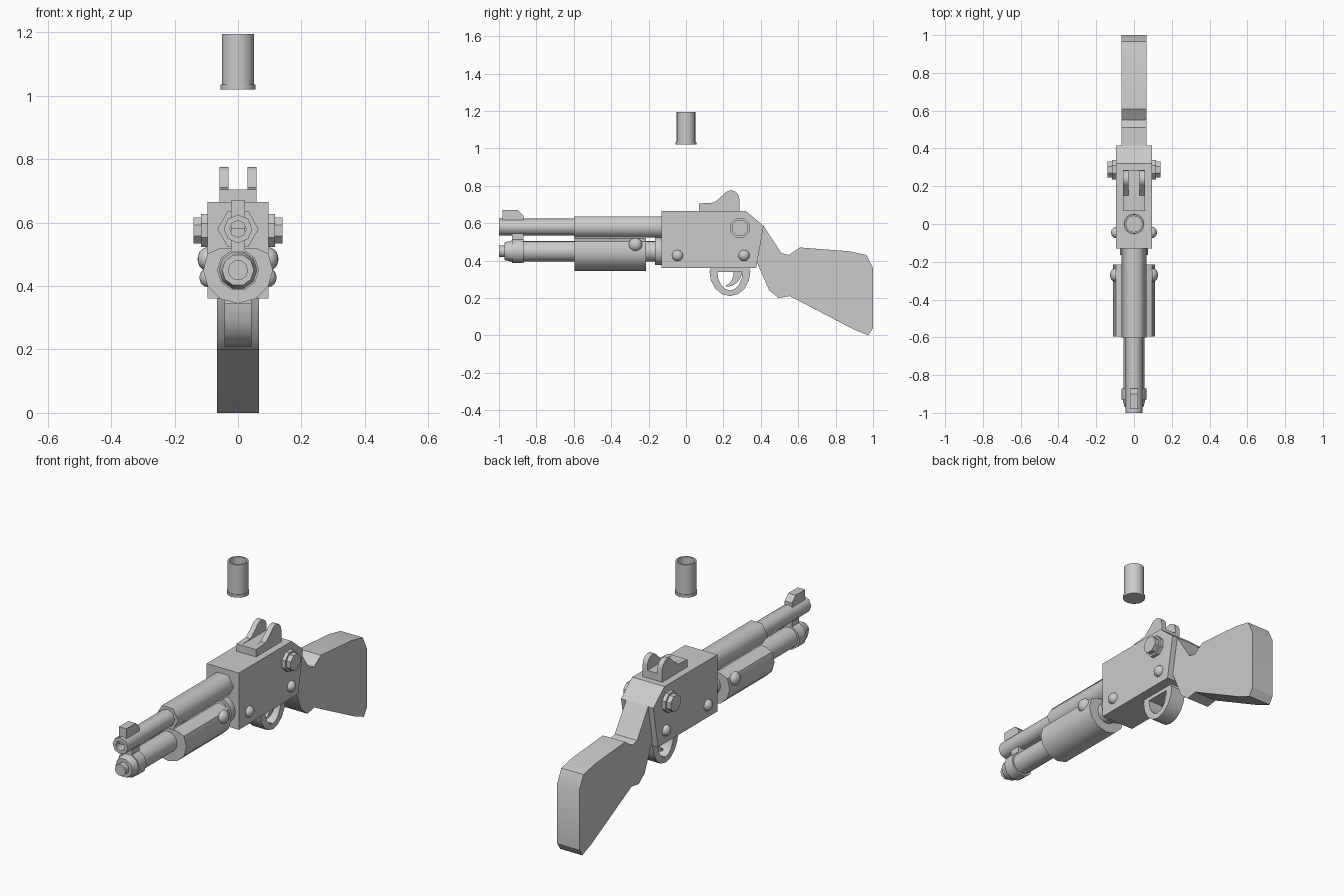
import bpy, bmesh, math

if "Cube" in bpy.data.objects:
    bpy.data.objects.remove(bpy.data.objects["Cube"], do_unlink=True)


def finish(name, bm, smooth_angle):
    bmesh.ops.recalc_face_normals(bm, faces=bm.faces)
    mesh = bpy.data.meshes.new(name)
    bm.to_mesh(mesh)
    bm.free()
    part = bpy.data.objects.new(name, mesh)
    bpy.context.collection.objects.link(part)
    bpy.ops.object.select_all(action="DESELECT")
    part.select_set(True)
    bpy.context.view_layer.objects.active = part
    bpy.ops.object.shade_smooth_by_angle(angle=math.radians(smooth_angle))


def bridge(name, loops, smooth_angle):
    """Skin a series of equal point loops and cap both ends."""
    bm = bmesh.new()
    rings = [[bm.verts.new(point) for point in loop] for loop in loops]
    for first, second in zip(rings, rings[1:]):
        for k in range(len(first)):
            bm.faces.new((first[k - 1], first[k], second[k], second[k - 1]))
    bm.faces.new(rings[0])
    bm.faces.new(rings[-1])
    finish(name, bm, smooth_angle)


def plate(name, profile, left, right):
    """Extrude a side outline of (y, z) points across x."""
    bridge(name, [[(x, y, z) for y, z in profile] for x in (left, right)], 30)


def block(name, half_width, front, back, bottom, top):
    outline = [(front, bottom), (front, top), (back, top), (back, bottom)]
    plate(name, outline, -half_width, half_width)


def arc(y, z, radius_y, radius_z, start, end, steps=8):
    """Points along an elliptical arc, with the angles in turns."""
    angles = [math.tau * (start + (end - start) * k / steps) for k in range(steps + 1)]
    return [(y + radius_y * math.cos(a), z + radius_z * math.sin(a)) for a in angles]


def lathe(name, rings, x=0, y=0, z=0, axis="Y", sides=16, turn=0, smooth_angle=50):
    """Turn (radius, distance) rings about an axis through a centre."""
    loops = []
    for radius, along in rings:
        loop = []
        for u, v in arc(0, 0, radius, radius, turn, turn + 1, sides)[:-1]:
            local = {"X": (along, u, v), "Y": (u, along, v), "Z": (u, v, along)}[axis]
            loop.append((x + local[0], y + local[1], z + local[2]))
        loops.append(loop)
    bridge(name, loops, smooth_angle)


def rod(name, radius, front, back, z, **options):
    lathe(name, [(radius, front), (radius, back)], z=z, **options)


barrel_z = 0.58
tube_z = 0.45
receiver_front = -0.13
muzzle = -1
cap_front, cap_back = -0.93, -0.87

# Barrel with an open bore, and its thicker rear sleeve
bore, barrel_radius = 0.026, 0.045
lathe("barrel", [(bore, -0.9), (bore, muzzle), (barrel_radius, muzzle),
                 (barrel_radius, receiver_front)], z=barrel_z, sides=8)
rod("barrel_sleeve", 0.065, -0.6, receiver_front, barrel_z, sides=6, smooth_angle=65)

# Magazine tube, end cap, nose and rear collar
rod("magazine_tube", 0.055, cap_back, receiver_front, tube_z)
lathe("magazine_cap", [(0.05, -0.97), (0.06, cap_front), (0.066, cap_front),
                       (0.066, cap_back)], z=tube_z, sides=10)
rod("magazine_nose", 0.032, muzzle, cap_front, tube_z, sides=10)
rod("magazine_collar", 0.075, -0.165, receiver_front, tube_z)

# Barrel band and front sight
block("barrel_band", 0.022, cap_front, cap_back, tube_z, barrel_z)
plate("front_sight", [(-0.98, barrel_z), (-0.98, 0.67), (-0.9, 0.67),
                      (cap_back, 0.64), (cap_back, barrel_z)], -0.022, 0.022)

# Sliding handguard: a faceted round with its top cut flat
section = [(x, min(z, 0.52)) for x, z in arc(0, tube_z, 0.11, 0.105, 0, 1, 12)[:-1]]
bridge("handguard", [[(x, y, z) for x, z in section] for y in (-0.595, -0.215)], 50)

# Receiver with a sloping rear
receiver_half = 0.096
receiver_top, receiver_bottom = 0.665, 0.36
plate("receiver", [(receiver_front, receiver_bottom), (receiver_front, receiver_top),
                   (0.32, receiver_top), (0.415, 0.585), (0.375, receiver_bottom)],
      -receiver_half, receiver_half)

# Shoulder stock, with the upper edge followed by the lower edge
upper_edge = [(0.36, 0.585), (0.415, 0.585), (0.51, 0.44), (0.55, 0.43), (0.61, 0.47),
              (0.87, 0.45), (0.965, 0.43), (1, 0.36)]
lower_edge = [(1, 0.04), (0.975, 0), (0.9, 0.03), (0.555, 0.21), (0.495, 0.2),
              (0.445, 0.24), (0.375, 0.4)]
plate("stock", upper_edge + lower_edge, -0.066, 0.066)

# Trigger guard loop and crescent trigger
guard_y, guard_z = 0.235, 0.345
guard_outer = arc(guard_y, guard_z, 0.11, 0.135, 0.5, 1)
guard_inner = arc(guard_y, guard_z, 0.068, 0.105, 1, 0.5)
plate("trigger_guard", guard_outer + guard_inner, -0.043, 0.043)
block("guard_mount", 0.043, 0.13, 0.34, 0.34, receiver_bottom)
trigger_outer = arc(0.215, guard_z, 0.085, 0.085, 0.75, 1)
trigger_inner = arc(0.215, guard_z, 0.04, 0.075, 1, 0.75)
plate("trigger", trigger_outer + trigger_inner, -0.015, 0.015)

# Rear sight base; each ear slopes up to a rounded tip
sight_front, sight_back = 0.07, 0.285
ear_inner, ear_outer = 0.03, 0.058
block("rear_sight_base", ear_outer, sight_front, sight_back, receiver_top, 0.705)
ear = [(sight_front, receiver_top), (sight_front, 0.705), (0.15, 0.71)]
ear += arc(0.24, 0.73, 0.045, 0.045, 0.42, 0) + [(sight_back, receiver_top)]

# Paired side parts: sight ears, stepped pivots and domed rivets
rivets = {
    "handguard_rivet": (-0.27, 0.485, 0.037),
    "receiver_front_rivet": (-0.045, 0.427, 0.03),
    "receiver_rear_rivet": (0.31, 0.427, 0.03),
}
for side, sign in (("left", 1), ("right", -1)):
    plate(side + "_sight_ear", ear, sign * ear_inner, sign * ear_outer)
    for label, radius, reach in (("washer", 0.056, 0.116), ("pivot", 0.045, 0.141)):
        lathe(f"{side}_{label}", [(radius, 0), (radius, sign * reach)], y=0.288, z=0.575,
              axis="X", sides=8, turn=1 / 16, smooth_angle=30)
    for label, (y, z, radius) in rivets.items():
        dome = arc(0, receiver_half, radius, radius * 0.85, 0, 0.24, 5)
        lathe(f"{side}_{label}", [(r, sign * along) for r, along in dome],
              y=y, z=z, axis="X", sides=12)

# Hollow cartridge floating above, with a rim at its base
base, rim_top, mouth = 1.02, 1.035, 1.195
rim, wall, hollow = 0.055, 0.051, 0.042
lathe("cartridge", [(rim, base), (rim, rim_top), (wall, rim_top), (wall, mouth),
                    (hollow, mouth), (hollow, rim_top)], axis="Z")
